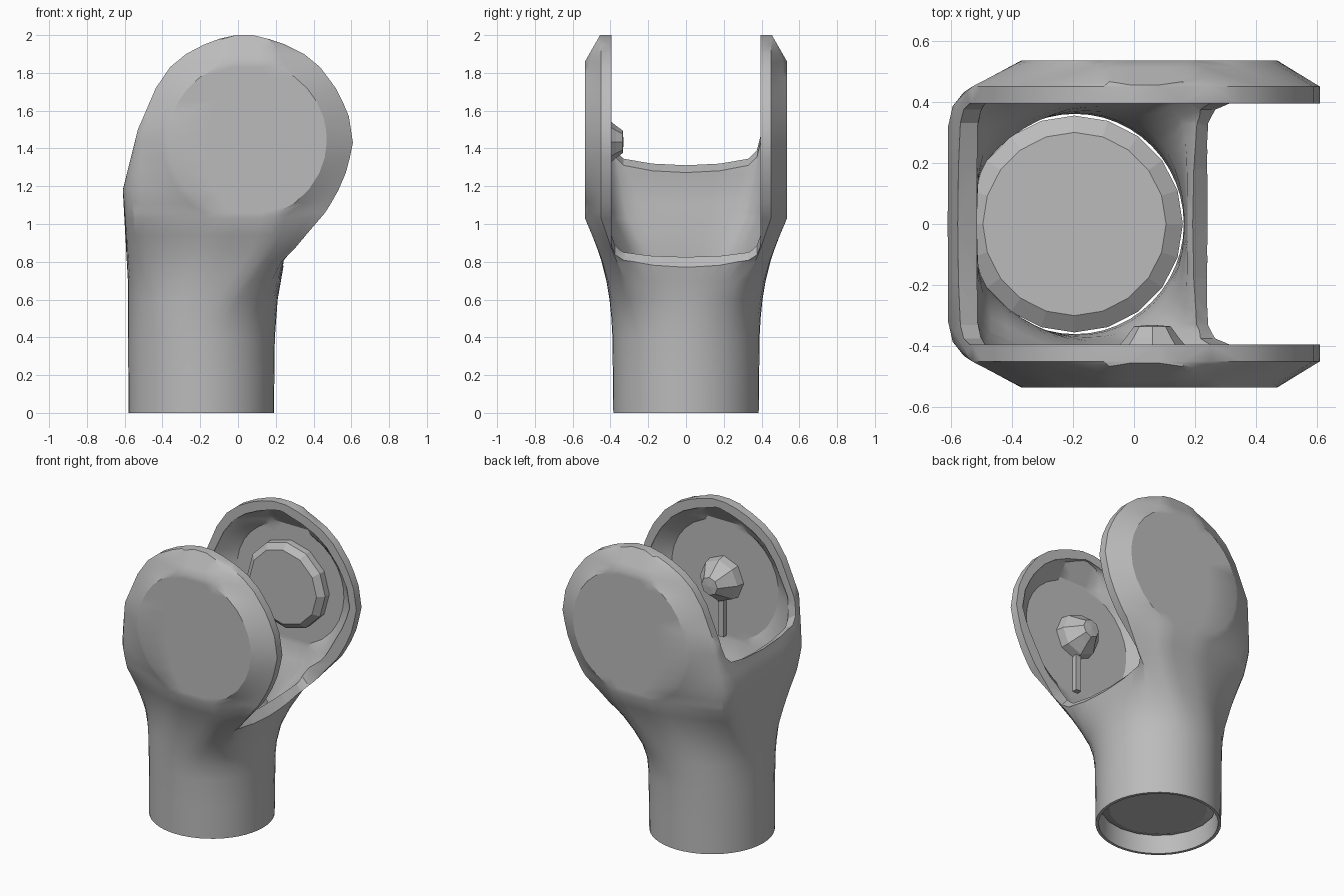
import bpy, bmesh, math
from mathutils import Matrix

if "Cube" in bpy.data.objects:
    bpy.data.objects.remove(bpy.data.objects["Cube"])

grey = bpy.data.materials.new("plain grey")
grey.use_nodes = True
grey.diffuse_color = (0.5, 0.5, 0.5, 1)
grey.node_tree.nodes["Principled BSDF"].inputs["Base Color"].default_value = (0.5, 0.5, 0.5, 1)

# Silhouette tables: height -> left edge, right edge, half depth
LEFT = [(0, -.58), (.7, -.583), (1, -.6), (1.18, -.61), (1.5, -.53), (1.72, -.435),
        (1.83, -.36), (1.9, -.275), (1.95, -.18), (1.98, -.1), (2, -.01)]
RIGHT = [(0, .19), (.4, .195), (.6, .21), (.8, .245), (.93, .35), (1.07, .47), (1.23, .56),
         (1.42, .61), (1.57, .587), (1.7, .532), (1.83, .435), (1.9, .35), (1.95, .25),
         (1.98, .16), (2, .08)]
DEPTH = [(0, .385), (.45, .39), (.6, .405), (.75, .43), (.9, .48), (1.03, .535),
         (1.86, .535), (2, .455)]
# Extra side wall thickness around the slot, as a share of the inset
THICK = [(.5, 0), (.85, .7), (1.2, .7), (1.4, 0)]
# Slot floor: x -> height
FLOOR = [(-.9, 1.51), (.17, .85), (.25, .76), (.9, .2)]
LEVELS = [0, .2, .4, .5, .6, .7, .8, .87, .94, 1.03, 1.06, 1.11, 1.18, 1.27, 1.35, 1.43,
          1.5, 1.57, 1.65, 1.72, 1.78, 1.83, 1.86, 1.9, 1.95, 1.98, 2]
HALF = 24


def lookup(table, v):
    """Piecewise linear interpolation."""
    if v <= table[0][0]:
        return table[0][1]
    for (a, p), (b, q) in zip(table, table[1:]):
        if v <= b:
            return p + (q - p) * (v - a) / (b - a)
    return table[-1][1]


def smoothstep(v):
    v = min(max(v, 0), 1)
    return v * v * (3 - 2 * v)


def section(z, inset):
    """Horizontal outline: a circle low down, a chamfered box at the fork."""
    wall = inset * (1 + lookup(THICK, z))
    x0, x1 = lookup(LEFT, z) + wall, lookup(RIGHT, z) - wall
    if x1 - x0 < .03:
        x0, x1 = .025, .055
    depth = lookup(DEPTH, z) - inset * .9
    # straight chord across the round flat face of each cheek
    chord = .42 * math.sqrt(max(0, 1 - ((z - 1.445) / .415) ** 2)) * (1 - inset)
    chord = max(chord, .13)
    k = min(max((1.5 - z) / .3, 0), 1)
    f = depth / (.535 - inset * .9)
    rim = min(.45 - inset, depth) * (f if z < 1.03 else 1)
    fx = [min(max(.05 + s * chord, x0), x1) for s in (1, -1)]
    keys = [(0, x1, 0), (6, x1, rim), (10, fx[0], depth), (14, fx[1], depth),
            (20, x0 + .045 * k, rim - .02 * k), (21, x0 + .015 * k, rim - .055 * k),
            (22, x0, rim - .12 * k), (24, x0, 0)]
    xs, ys = [(i, x) for i, x, y in keys], [(i, y) for i, x, y in keys]
    half = []
    for i in range(HALF + 1):
        a = math.pi * i / HALF
        # the open side turns square sooner than the closed side
        t = smoothstep((z - .45) / (.62 - .24 * math.cos(a)))
        cx = (x0 + x1) / 2 + (x1 - x0) / 2 * math.cos(a)
        cy = depth * math.sin(a)
        half.append((cx + (lookup(xs, i) - cx) * t, cy + (lookup(ys, i) - cy) * t))
    return half + [(x, -y) for x, y in half[-2:0:-1]]


def finish(bm, name):
    bmesh.ops.recalc_face_normals(bm, faces=bm.faces)
    mesh = bpy.data.meshes.new(name)
    bm.to_mesh(mesh)
    bm.free()
    mesh.materials.append(grey)
    ob = bpy.data.objects.new(name, mesh)
    bpy.context.collection.objects.link(ob)
    return ob


def smooth_by_angle(ob):
    bpy.ops.object.select_all(action='DESELECT')
    bpy.context.view_layer.objects.active = ob
    ob.select_set(True)
    bpy.ops.object.shade_smooth_by_angle(angle=math.radians(30))


def loft(name, rings):
    """Skin closed rings of points and cap both ends."""
    bm = bmesh.new()
    rows = [[bm.verts.new(p) for p in ring] for ring in rings]
    n = len(rows[0])
    for a, b in zip(rows, rows[1:]):
        for i in range(n):
            j = (i + 1) % n
            bm.faces.new((a[i], a[j], b[j], b[i]))
    bm.faces.new(rows[0])
    bm.faces.new(rows[-1])
    return finish(bm, name)


def cut(target, cutter):
    cutter.hide_render = True
    bpy.context.view_layer.objects.active = target
    mod = target.modifiers.new("cut", 'BOOLEAN')
    mod.operation, mod.solver, mod.object = 'DIFFERENCE', 'EXACT', cutter
    bpy.ops.object.modifier_apply(modifier=mod.name)
    bpy.data.objects.remove(cutter)


# Outer body: round sleeve that flares into two cheeks
body = loft("fork_body", [[(x, y, z) for x, y in section(z, 0)] for z in LEVELS])

# Hollow interior, shrunk towards the cheek centre above mid height
inner = [[(x, y, -.1) for x, y in section(0, .02)]]
for z in LEVELS:
    h = z if z < 1.43 else 1.43 + (z - 1.43) * .91
    inset = .02 + .03 * min(z, 1)
    inner.append([(x, y, h) for x, y in section(z, inset)])
cut(body, loft("hollow_cutter", inner))


# Slot between the cheeks, sloping down towards the open side
def slot_ring(x, b):
    side = [(.395, 2.8), (.395, b + .18), (.375, b + .09), (.33, b + .04), (.18, b + .01)]
    return [(x, y, z) for y, z in side + [(0, b)] + [(-y, z) for y, z in side[::-1]]]


cut(body, loft("slot_cutter", [slot_ring(x, b) for x, b in FLOOR]))
smooth_by_angle(body)


def lathe(name, profile, sides, matrix):
    """Spin (radius, height) points; a zero radius closes the end."""
    bm = bmesh.new()
    rows = [[bm.verts.new((r * math.cos(2 * math.pi * i / sides),
                           r * math.sin(2 * math.pi * i / sides), h))
             for i in range(sides if r else 1)] for r, h in profile]
    for a, b in zip(rows, rows[1:]):
        for i in range(sides):
            j = (i + 1) % sides
            if len(b) == 1:
                bm.faces.new((a[i], a[j], b[0]))
            elif len(a) == 1:
                bm.faces.new((a[0], b[j], b[i]))
            else:
                bm.faces.new((a[i], a[j], b[j], b[i]))
    bmesh.ops.transform(bm, matrix=matrix, verts=bm.verts)
    return finish(bm, name)


# Chamfered core filling the sleeve
lathe("sleeve_core", [(0, .1), (.3, .1), (.355, .12), (.355, .71), (.3, .75), (0, .75)], 20,
      Matrix.Translation((-.195, 0, 0)))

# Broad bearing disc on the rear cheek and small bolt on the front cheek
rear = Matrix.Translation((.05, .495, 1.43)) @ Matrix.Rotation(math.pi / 2, 4, 'X')
lathe("bearing_disc", [(.29, 0), (.29, .05), (.25, .085), (0, .085)], 12, rear)
front = Matrix.Translation((.06, -.495, 1.435)) @ Matrix.Rotation(-math.pi / 2, 4, 'X')
lathe("bolt_head", [(.15, 0), (.14, .06), (.085, .125), (.06, .16), (0, .165)], 8, front)

# Narrow rib running down from the bolt
bm = bmesh.new()
bmesh.ops.create_cube(bm, size=1, matrix=Matrix.Translation((.06, -.475, 1.18))
                      @ Matrix.Diagonal((.04, .04, .26, 1)))
finish(bm, "bolt_rib")
